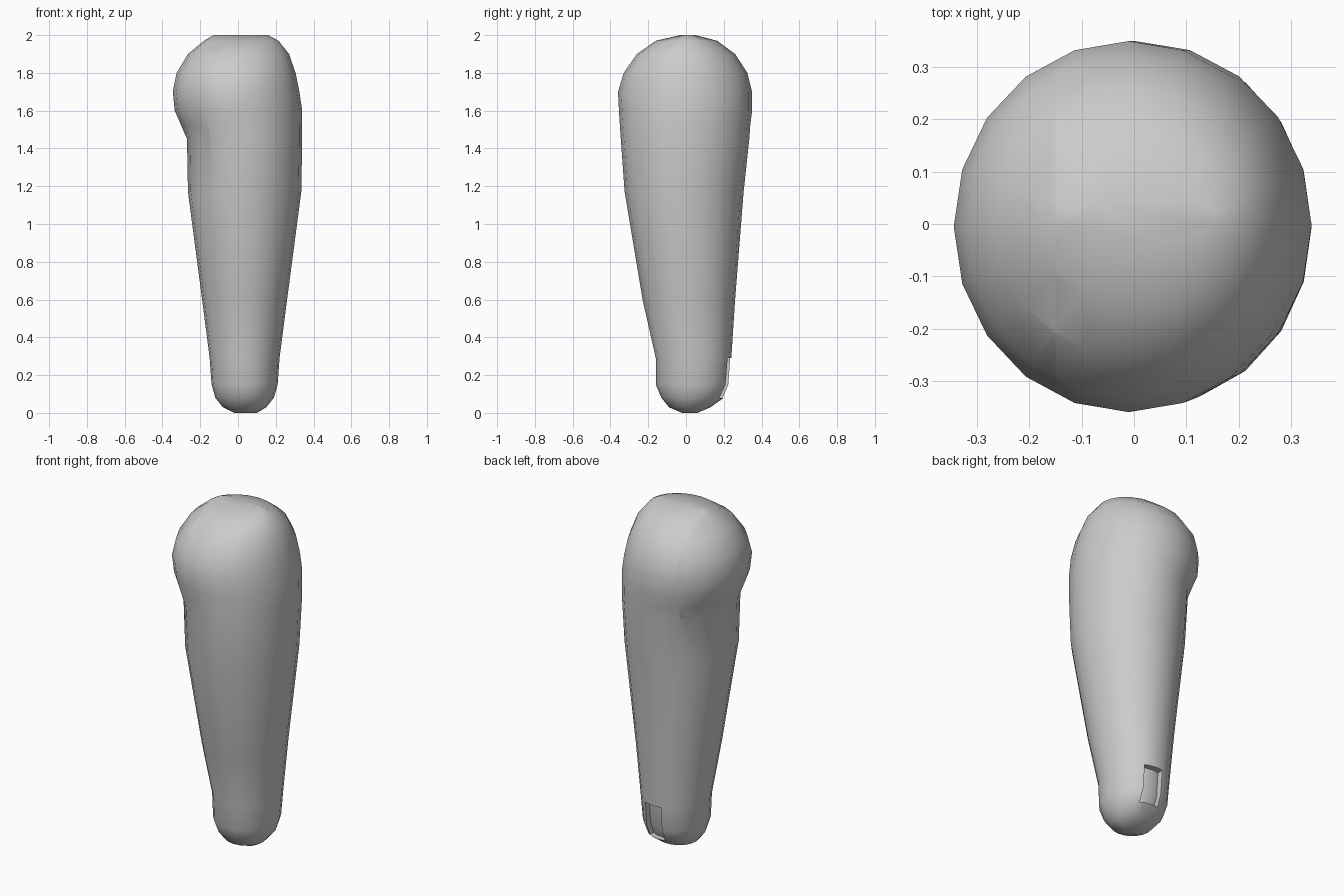
import bpy, bmesh, math
from mathutils import Vector

if "Cube" in bpy.data.objects:
    bpy.data.objects.remove(bpy.data.objects["Cube"])

SIDES = 20

# Rounded body profile: height, right x, left x, front y, back y
STATIONS = [
    (0.00, -0.02, 0.10, -0.02, 0.06), (0.03, -0.08, 0.15, -0.09, 0.13),
    (0.08, -0.12, 0.19, -0.13, 0.20), (0.15, -0.14, 0.21, -0.16, 0.23),
    (0.29, -0.15, 0.22, -0.16, 0.24), (0.60, -0.19, 0.26, -0.23, 0.26),
    (1.17, -0.265, 0.335, -0.325, 0.305), (1.45, -0.27, 0.34, -0.345, 0.335),
    (1.52, -0.30, 0.34, -0.35, 0.34), (1.60, -0.335, 0.34, -0.355, 0.35),
    (1.70, -0.345, 0.325, -0.36, 0.35), (1.80, -0.325, 0.305, -0.33, 0.325),
    (1.90, -0.265, 0.27, -0.26, 0.26), (1.97, -0.18, 0.215, -0.16, 0.165),
    (2.00, -0.13, 0.16, -0.03, 0.05),
]


def ring(bm, z, x0, x1, y0, y1):
    """Oval section with a separate radius on each of the four sides."""
    cx, cy = (x0 + x1) / 2, (y0 + y1) / 2
    points = []
    for i in range(SIDES):
        a = math.tau * i / SIDES
        points.append(bm.verts.new((cx + (x1 - x0) / 2 * math.cos(a),
                                    cy + (y1 - y0) / 2 * math.sin(a), z)))
    return points


def cut(bm, point, normal, keep):
    """Slice only the faces whose centre passes the keep test."""
    faces = [f for f in bm.faces if keep(f.calc_center_median())]
    geom = set(faces)
    for f in faces:
        geom.update(f.edges)
        geom.update(f.verts)
    return bmesh.ops.bisect_plane(bm, geom=list(geom), plane_co=point, plane_no=normal)


# Tapered body with swollen upper end
bm = bmesh.new()
rings = [ring(bm, *s) for s in STATIONS]
for low, high in zip(rings, rings[1:]):
    for i in range(SIDES):
        j = (i + 1) % SIDES
        bm.faces.new((low[i], low[j], high[j], high[i]))
bm.faces.new(rings[0][::-1])
bm.faces.new(rings[-1])

# Shallow recess near the lower back
lower_back = lambda c: c.y > 0.1 and c.z < 0.4
for x in (0.0, 0.11):
    cut(bm, (x, 0, 0), (1, 0, 0), lower_back)
recess = [f for f in bm.faces
          if 0 < f.calc_center_median().x < 0.11
          and f.calc_center_median().y > 0.15
          and 0.06 < f.calc_center_median().z < 0.29]
pushed = bmesh.ops.extrude_face_region(bm, geom=recess)["geom"]
bmesh.ops.translate(bm, vec=Vector((0, -0.035, 0)),
                    verts=[v for v in pushed if isinstance(v, bmesh.types.BMVert)])
bmesh.ops.delete(bm, geom=[f for f in recess if f.is_valid], context="FACES")

# Seam beside the shoulder swelling
seam = cut(bm, (-0.15, 0, 0), (1, 0, 0), lambda c: c.z > 1.46)["geom_cut"]
bmesh.ops.split_edges(bm, edges=[e for e in seam if isinstance(e, bmesh.types.BMEdge)])
bmesh.ops.recalc_face_normals(bm, faces=bm.faces)

mesh = bpy.data.meshes.new("rounded_body")
bm.to_mesh(mesh)
bm.free()
body = bpy.data.objects.new("rounded_body", mesh)
bpy.context.collection.objects.link(body)

# Plain grey surface
grey = bpy.data.materials.new("plain_grey")
grey.use_nodes = True
grey.diffuse_color = (0.6, 0.6, 0.6, 1)
grey.node_tree.nodes["Principled BSDF"].inputs["Base Color"].default_value = (0.6, 0.6, 0.6, 1)
mesh.materials.append(grey)

bpy.context.view_layer.objects.active = body
body.select_set(True)
bpy.ops.object.shade_smooth_by_angle(angle=math.radians(40))
